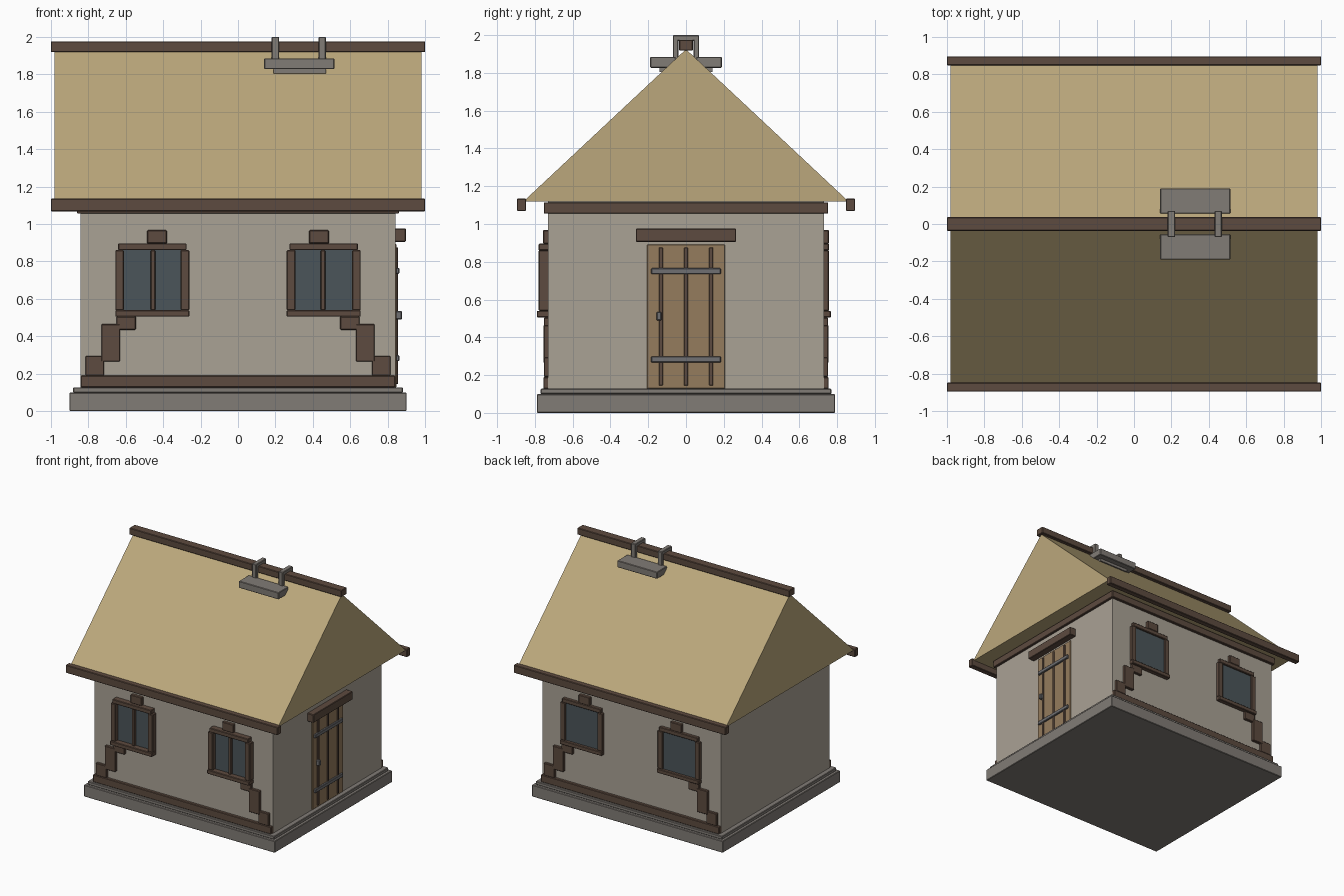
import bpy, bmesh

if "Cube" in bpy.data.objects:
    bpy.data.objects.remove(bpy.data.objects["Cube"])

COLORS = {
    "stone": (0.22, 0.20, 0.18), "plaster": (0.40, 0.36, 0.30),
    "timber": (0.11, 0.07, 0.05), "thatch": (0.50, 0.39, 0.20),
    "planks": (0.30, 0.20, 0.11), "glass": (0.07, 0.09, 0.10),
    "iron": (0.16, 0.16, 0.17),
}
MATS = {}
for key, c in COLORS.items():
    MATS[key] = bpy.data.materials.new(key)
    MATS[key].diffuse_color = (*c, 1)


def add_mesh(name, bm, mat, bevel=0.0):
    bmesh.ops.recalc_face_normals(bm, faces=bm.faces[:])
    me = bpy.data.meshes.new(name)
    bm.to_mesh(me)
    bm.free()
    me.materials.append(MATS[mat])
    ob = bpy.data.objects.new(name, me)
    bpy.context.collection.objects.link(ob)
    if bevel:
        m = ob.modifiers.new("bevel", "BEVEL")
        m.width, m.segments = bevel, 1
    return ob


def box(name, mat, x, y, z, bevel=0.004):
    """Box from (min, max) ranges on each axis."""
    bm = bmesh.new()
    bmesh.ops.create_cube(bm, size=1)
    for v in bm.verts:
        v.co = [(r[0] + r[1]) / 2 + c * (r[1] - r[0])
                for r, c in zip((x, y, z), v.co)]
    return add_mesh(name, bm, mat, bevel)


def span(s, a, b):
    """Range a..b mirrored to side s."""
    return tuple(sorted((s * a, s * b)))


# Plinth and walls
box("plinth", "stone", (-.90, .90), (-.79, .79), (0, .10))
box("plinth_step", "stone", (-.88, .88), (-.77, .77), (.10, .128))
box("walls", "plaster", (-.84, .84), (-.73, .73), (.125, 1.12), 0)
box("wall_plate", "timber", (-.86, .86), (-.753, .753), (1.055, 1.115))

# Thatched roof: solid triangular prism
bm = bmesh.new()
tri = [bm.verts.new((-.98, y, z)) for y, z in ((-.86, 1.12), (.86, 1.12), (0, 1.925))]
face = bm.faces.new(tri)
ext = bmesh.ops.extrude_face_region(bm, geom=[face])["geom"]
bmesh.ops.translate(bm, vec=(1.96, 0, 0),
                    verts=[g for g in ext if isinstance(g, bmesh.types.BMVert)])
add_mesh("roof", bm, "thatch")
box("ridge_beam", "timber", (-1, 1), (-.037, .037), (1.918, 1.975))

for s, side in ((-1, "front"), (1, "back")):
    # Eave and sill beams
    box(side + "_eave_beam", "timber", (-1, 1), span(s, .847, .895), (1.068, 1.135))
    box(side + "_sill_beam", "timber", (-.84, .84), span(s, .72, .755), (.128, .19))
    # Front window frames stand further out than the back ones
    depth = .78 if s < 0 else .757
    for m, hand in ((-1, "left"), (1, "right")):
        n = side + "_" + hand + "_"
        box(n + "glass", "glass", span(m, .30, .615), span(s, .72, .742), (.53, .87), 0)
        for a, b in ((.26, .307), (.61, .655)):
            box(n + "window_post", "timber", span(m, a, b), span(s, .72, depth), (.54, .86))
        box(n + "window_lintel", "timber", span(m, .275, .64), span(s, .72, depth), (.86, .896))
        box(n + "window_sill", "timber", span(m, .26, .655), span(s, .72, depth + .01), (.505, .54))
        box(n + "window_keystone", "timber", span(m, .38, .485), span(s, .72, .757), (.896, .967))
        if s < 0:
            box(n + "mullion", "timber", span(m, .441, .467), span(s, .72, .765), (.54, .86))
        # Stepped brace from sill to corner
        for i, (a, b, z0, z1) in enumerate(((.545, .65, .435, .505),
                                            (.63, .73, .265, .465),
                                            (.715, .815, .19, .295))):
            box(n + "brace_step", "timber", span(m, a, b),
                span(s, .72, .752 + .002 * (i % 2)), (z0, z1))

# Door on the right wall
box("door", "planks", (.82, .847), (-.207, .207), (.128, .892))
box("door_lintel", "timber", (.82, .897), (-.265, .265), (.905, .975))
for y in (-.133, 0, .133):
    box("door_batten", "timber", (.83, .854), (y - .01, y + .01), (.145, .875), .002)
for z in (.283, .75):
    box("door_hinge_band", "iron", (.83, .862), (-.185, .185), (z - .016, z + .016))
box("door_handle", "iron", (.83, .875), (-.156, -.13), (.49, .535))

# Ridge saddle: weight slabs on both slopes, joined by two straps
for s, side in ((-1, "front"), (1, "back")):
    box(side + "_ridge_slab", "stone", (.14, .515), span(s, .055, .19), (1.827, 1.885))
    box(side + "_slab_pad", "stone", (.19, .47), span(s, .06, .14), (1.805, 1.83), 0)
    for x in (.20, .45):
        box(side + "_strap_leg", "stone", (x - .02, x + .02), span(s, .04, .07), (1.87, 1.98))
for x in (.20, .45):
    box("strap_bar", "stone", (x - .02, x + .02), (-.07, .07), (1.97, 2.0))

for m in bpy.data.materials:
    if m.users and not m.is_grease_pencil:
        m.use_nodes = True
        m.node_tree.nodes["Principled BSDF"].inputs["Base Color"].default_value = m.diffuse_color
